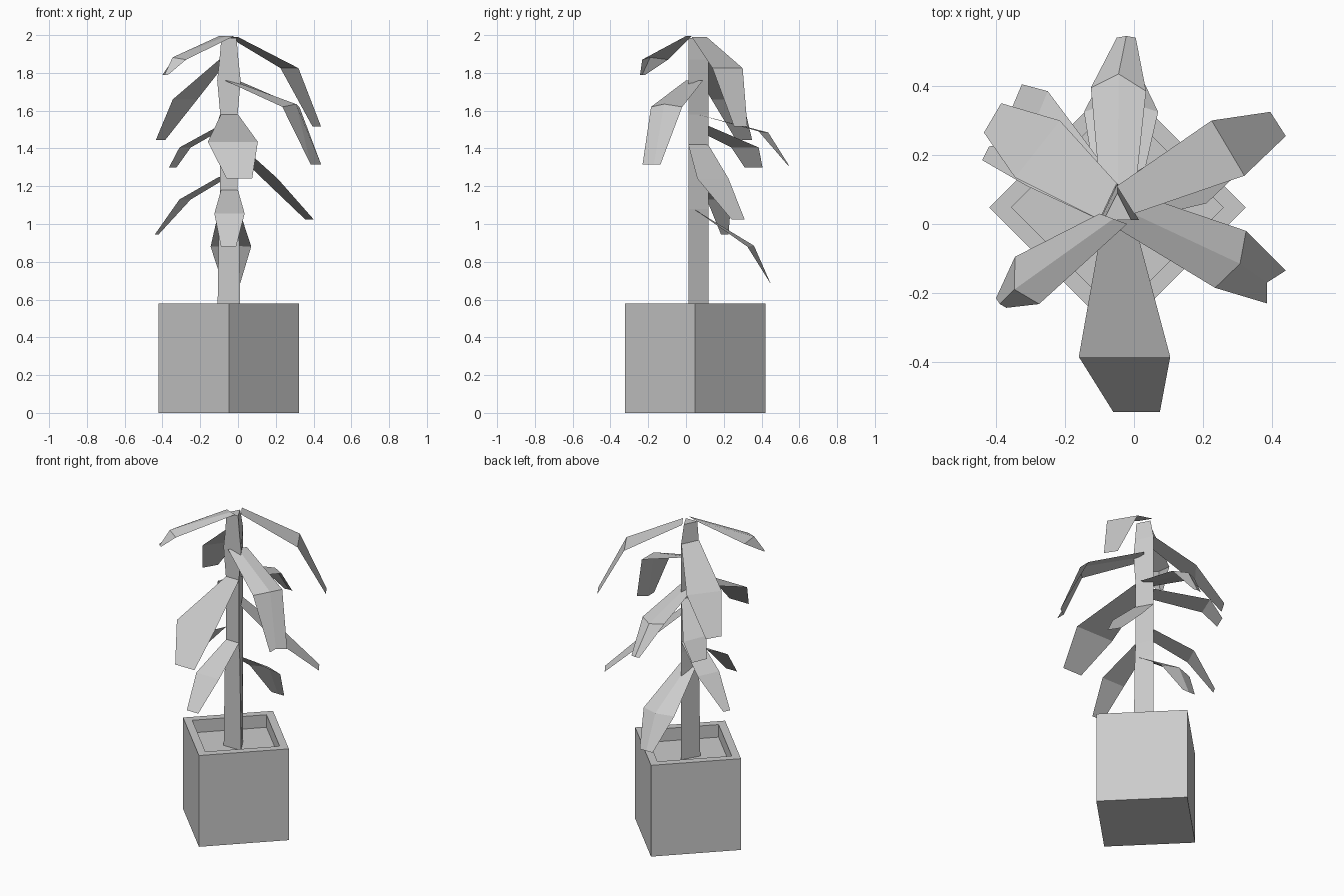
import bpy, bmesh, math
from mathutils import Vector

grey = bpy.data.materials.new("matte_grey")
grey.diffuse_color = (0.6, 0.6, 0.6, 1)

CX, CY = -0.048, 0.048   # pot and trunk axis


def make(name, bm, fix=True):
    if fix:
        bmesh.ops.recalc_face_normals(bm, faces=bm.faces[:])
    me = bpy.data.meshes.new(name)
    bm.to_mesh(me)
    bm.free()
    me.materials.append(grey)
    ob = bpy.data.objects.new(name, me)
    bpy.context.collection.objects.link(ob)
    return ob


def loft(name, rings, closed):
    """Skin a series of point rows; closed rows also get end caps."""
    bm = bmesh.new()
    rows = [[bm.verts.new(p) for p in r] for r in rings]
    n = len(rows[0])
    for a, b in zip(rows, rows[1:]):
        for i in range(n if closed else n - 1):
            j = (i + 1) % n
            bm.faces.new((a[i], a[j], b[j], b[i]))
    if closed:
        bm.faces.new(rows[0][::-1])
        bm.faces.new(rows[-1])
    return make(name, bm, closed)


# Square pot standing corner-on, with a thick rim and sunken soil
def diamond(r, z):
    return [(CX + r * math.cos(a), CY + r * math.sin(a), z)
            for a in (0, math.pi / 2, math.pi, 1.5 * math.pi)]


loft("pot", [diamond(0.372, 0), diamond(0.372, 0.58),
             diamond(0.307, 0.58), diamond(0.307, 0.5)], True)

# Three-sided trunk, pinched slightly between the leaves
sections = [(0.5, 0.061), (1.08, 0.052), (1.18, 0.046), (1.58, 0.046),
            (1.76, 0.062), (1.87, 0.05), (1.985, 0.04)]
loft("trunk", [[(CX - w, 0.012, z), (CX + w, 0.012, z),
                (CX, 0.118 if z < 1.9 else 0.09, z)]
               for z, w in sections], True)


# Leaf: base, widest and tip rows, each (z, left xy, right xy).
# fold gives the (outward, up) shift of the midrib on the last two rows.
def leaf(name, base, wide, tip, fold=None):
    rows = []
    ends = [(Vector((r[1], r[2], r[0])), Vector((r[3], r[4], r[0])))
            for r in (base, wide, tip)]
    out = (sum(ends[1], Vector()) - sum(ends[0], Vector()))
    out.z = 0
    out.normalize()
    for i, (p, q) in enumerate(ends):
        row = [p, q]
        if fold:
            o, u = [(0, 0), fold[0], fold[1]][i]
            row.insert(1, (p + q) / 2 + out * o + Vector((0, 0, u)))
        rows.append(row)
    loft(name, rows, False)


# Front leaves
leaf("leaf_front_upper", (1.58, -0.09, 0.01, 0, 0.01),
     (1.435, -0.16, -0.385, 0.105, -0.385), (1.24, -0.06, -0.545, 0.075, -0.545))
leaf("leaf_front_lower", (1.18, -0.09, 0.01, 0, 0.01),
     (1.055, -0.125, -0.24, 0.035, -0.24), (0.88, -0.09, -0.385, -0.01, -0.385))
# Right leaves
leaf("leaf_right_top", (1.99, 0, 0.03, -0.05, 0.11),
     (1.825, 0.32, 0.14, 0.225, 0.30), (1.515, 0.44, 0.255, 0.395, 0.325))
leaf("leaf_right_middle", (1.76, -0.07, 0.0, 0.0, 0.09),
     (1.62, 0.235, -0.185, 0.325, -0.02), (1.315, 0.385, -0.23, 0.44, -0.135),
     ((0.03, 0.015), (-0.03, 0.0)))
leaf("leaf_right_lower", (1.42, 0.01, 0.012, -0.05, 0.118),
     (1.24, 0.21, 0.06, 0.13, 0.225), (1.025, 0.4, 0.24, 0.355, 0.31))
# Left leaves
leaf("leaf_left_top", (1.995, -0.1, 0.03, -0.02, 0.0),
     (1.87, -0.345, -0.095, -0.275, -0.232), (1.79, -0.4, -0.215, -0.37, -0.243),
     ((0.045, 0.012), (0.005, 0.0)))
leaf("leaf_left_upper", (1.87, -0.05, 0.118, -0.1, 0.012),
     (1.66, -0.215, 0.30, -0.345, 0.135), (1.445, -0.385, 0.35, -0.435, 0.265))
leaf("leaf_left_middle", (1.52, -0.05, 0.118, -0.1, 0.012),
     (1.405, -0.25, 0.385, -0.31, 0.24), (1.3, -0.325, 0.405, -0.365, 0.31))
leaf("leaf_left_lower", (1.25, -0.05, 0.118, -0.1, 0.012),
     (1.13, -0.25, 0.24, -0.31, 0.11), (0.945, -0.42, 0.225, -0.44, 0.185))
# Back leaves
leaf("leaf_back_upper", (1.58, 0.0, 0.06, -0.095, 0.06),
     (1.49, 0.035, 0.385, -0.125, 0.395), (1.31, 0.005, 0.54, -0.05, 0.54),
     ((0.045, -0.005), (0.005, 0.0)))
leaf("leaf_back_lower", (1.08, 0.005, 0.04, -0.1, 0.04),
     (0.88, 0.07, 0.325, -0.145, 0.325), (0.68, 0.01, 0.45, -0.08, 0.45),
     ((0.035, 0.005), (0.0, 0.0)))
